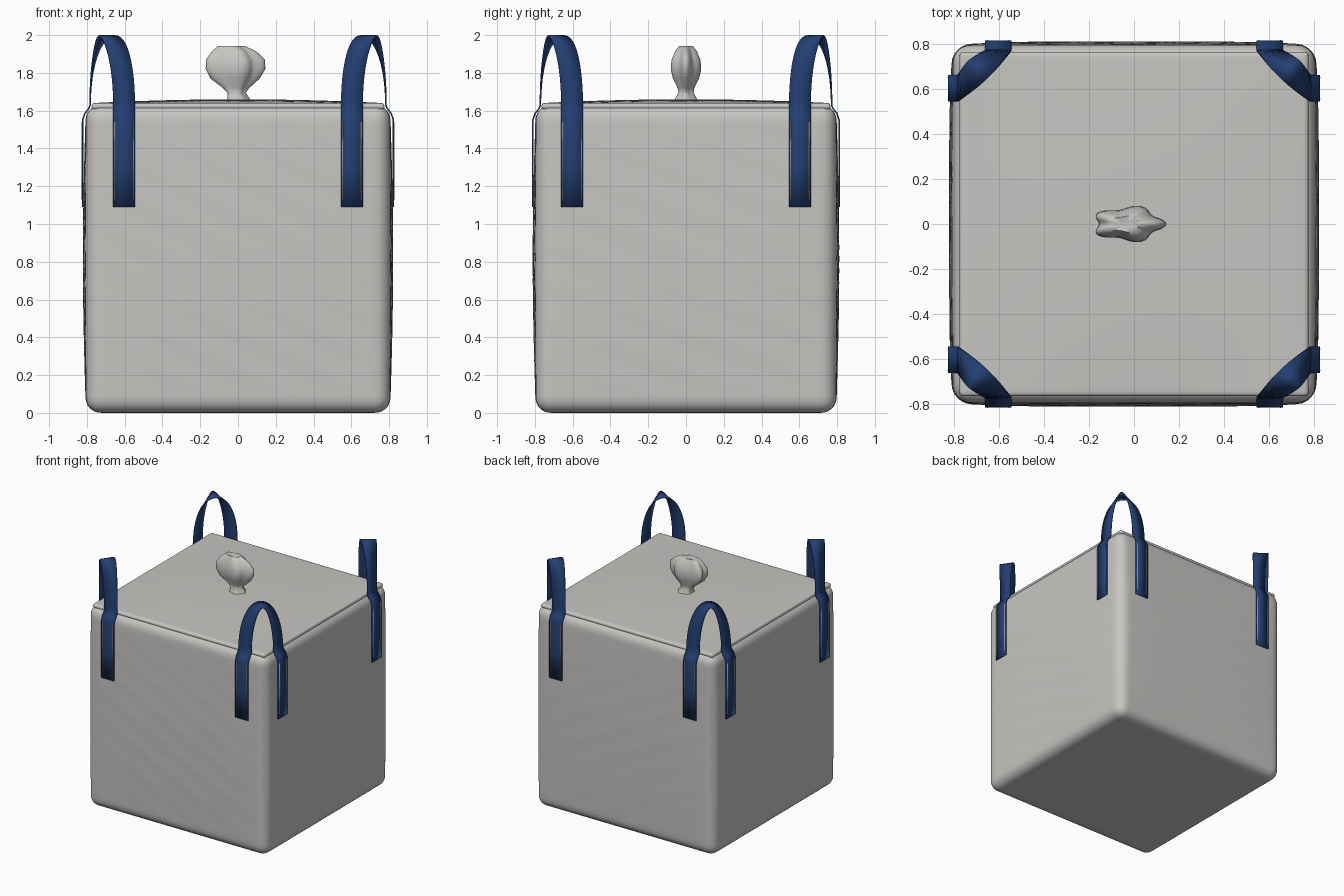
import bpy, bmesh, math
from math import sin, cos, pi
from mathutils import Vector

if "Cube" in bpy.data.objects:
    bpy.data.objects.remove(bpy.data.objects["Cube"], do_unlink=True)


def material(name, color):
    m = bpy.data.materials.new(name)
    m.use_nodes = True
    m.diffuse_color = (*color, 1)
    m.node_tree.nodes["Principled BSDF"].inputs["Base Color"].default_value = (*color, 1)
    return m


CLOTH = material("grey woven cloth", (0.57, 0.56, 0.54))
WEBBING = material("navy webbing", (0.017, 0.05, 0.17))
THREAD = material("cream thread", (0.75, 0.7, 0.58))


def finish(bm, name, mat, angle=40):
    mesh = bpy.data.meshes.new(name)
    bmesh.ops.recalc_face_normals(bm, faces=bm.faces)
    bm.to_mesh(mesh)
    bm.free()
    mesh.materials.append(mat)
    ob = bpy.data.objects.new(name, mesh)
    bpy.context.collection.objects.link(ob)
    bpy.ops.object.select_all(action="DESELECT")
    ob.select_set(True)
    bpy.context.view_layer.objects.active = ob
    bpy.ops.object.shade_smooth_by_angle(angle=math.radians(angle))
    return ob


def rounded_box(half, radius, cuts=39):
    """Rounded box about the origin, with denser rows near its edges."""
    bm = bmesh.new()
    bmesh.ops.create_cube(bm, size=2)
    bmesh.ops.subdivide_edges(bm, edges=bm.edges[:], cuts=cuts, use_grid_fill=True)
    for v in bm.verts:
        p = Vector([sin(c * pi / 2) * h for c, h in zip(v.co, half)])
        inner = Vector([max(radius - h, min(h - radius, c)) for c, h in zip(p, half)])
        v.co = inner + (p - inner).normalized() * radius
    return bm


# Bag body: bulging walls with faint diagonal creases
HX, HY, HZ = 0.805, 0.795, 0.815
bm = rounded_box((HX, HY, HZ), 0.08)
for v in bm.verts:
    x, y, z = v.co
    rise = cos(z / HZ * pi / 2)
    fx, fy = 1 - (x / HX) ** 4, 1 - (y / HY) ** 4
    if abs(x) > HX - 0.08:
        v.co.x += math.copysign(rise * fy * (0.015 + 0.002 * sin(30 * (z + 0.35 * y))), x)
    if abs(y) > HY - 0.08:
        v.co.y += math.copysign(rise * fx * (0.015 + 0.002 * sin(30 * (z + 0.5 * x))), y)
    v.co.z += HZ
finish(bm, "bag_body", CLOTH)

# Lid sheet: gently domed
LX, LY = 0.775, 0.765
bm = rounded_box((LX, LY, 0.0175), 0.017)
for v in bm.verts:
    x, y, z = v.co
    v.co.z += 1.6225
    if z > 0:
        v.co.z += 0.02 * max(0, 1 - (x / LX) ** 2) * max(0, 1 - (y / LY) ** 2)
finish(bm, "lid_sheet", CLOTH)

# Tied spout: five-lobed loft, rows of (z, centre x, half width x, half width y, lobe depth)
ROWS = [(1.64, 0.0, 0.07, 0.065, 0.05), (1.665, 0.0, 0.058, 0.055, 0.06),
        (1.695, -0.01, 0.047, 0.038, 0.08), (1.72, -0.015, 0.068, 0.042, 0.1),
        (1.77, -0.025, 0.125, 0.064, 0.12), (1.82, -0.025, 0.15, 0.075, 0.13),
        (1.87, -0.025, 0.148, 0.07, 0.14), (1.915, -0.03, 0.11, 0.053, 0.14),
        (1.943, -0.04, 0.068, 0.034, 0.1), (1.938, -0.035, 0.03, 0.012, 0.0)]
SIDES = 40
bm = bmesh.new()
rings = []
for z, cx, rx, ry, lobe in ROWS:
    ring = []
    for i in range(SIDES):
        a = 2 * pi * i / SIDES
        r = 1 + lobe * cos(5 * a)
        ring.append(bm.verts.new((cx + rx * r * cos(a), ry * r * sin(a), z)))
    rings.append(ring)
for low, high in zip(rings, rings[1:]):
    for i in range(SIDES):
        j = (i + 1) % SIDES
        bm.faces.new((low[i], low[j], high[j], high[i]))
bm.faces.new(rings[0])
bm.faces.new(rings[-1])
finish(bm, "tied_spout", CLOTH, 60)


def ribbon(name, path, width, thickness, mat):
    """Flat band through (centre, width direction) pairs."""
    bm = bmesh.new()
    pairs = [(bm.verts.new(c - d * width / 2), bm.verts.new(c + d * width / 2)) for c, d in path]
    for (a, b), (c, d) in zip(pairs, pairs[1:]):
        bm.faces.new((a, b, d, c))
    ob = finish(bm, name, mat)
    mod = ob.modifiers.new("thickness", "SOLIDIFY")
    mod.thickness = thickness
    mod.offset = 0


# Corner lifting straps with stitched ends
ALONG, FACE_X, FACE_Y, FOOT_Z, TOP_Z = 0.603, 0.823, 0.811, 1.63, 1.996
ENDS = [(1.09, 0), (1.3, 0), (1.55, 0), (1.585, 0.012), (1.61, 0.032)]
INSET = 0.04
for sx, side in ((1, "left"), (-1, "right")):
    for sy, end in ((-1, "front"), (1, "back")):
        def on_y(z, inset):
            return Vector((sx * ALONG, sy * (FACE_Y - inset), z)), Vector((-sx, 0, 0))

        def on_x(z, inset):
            return Vector((sx * (FACE_X - inset), sy * ALONG, z)), Vector((0, -sy, 0))

        a, da = on_y(FOOT_Z, INSET)
        b, db = on_x(FOOT_Z, INSET)
        arch = []
        for i in range(25):
            t = pi * i / 24
            s = (1 - cos(t)) / 2
            c = a.lerp(b, s) + Vector((0, 0, (TOP_Z - FOOT_Z) * sin(t)))
            arch.append((c, da.lerp(db, s).normalized()))
        path = [on_y(*e) for e in ENDS] + arch + [on_x(*e) for e in reversed(ENDS)]
        ribbon(f"{end}_{side}_strap", path, 0.116, 0.008, WEBBING)

        for place, wall in ((on_y, "end"), (on_x, "side")):
            for k in (-1, 1):
                line = []
                for z in (1.13, 1.54):
                    c, d = place(z, -0.0045)
                    line.append((c + d * 0.048 * k, d))
                ribbon(f"{end}_{side}_{wall}_stitching", line, 0.004, 0.002, THREAD)
